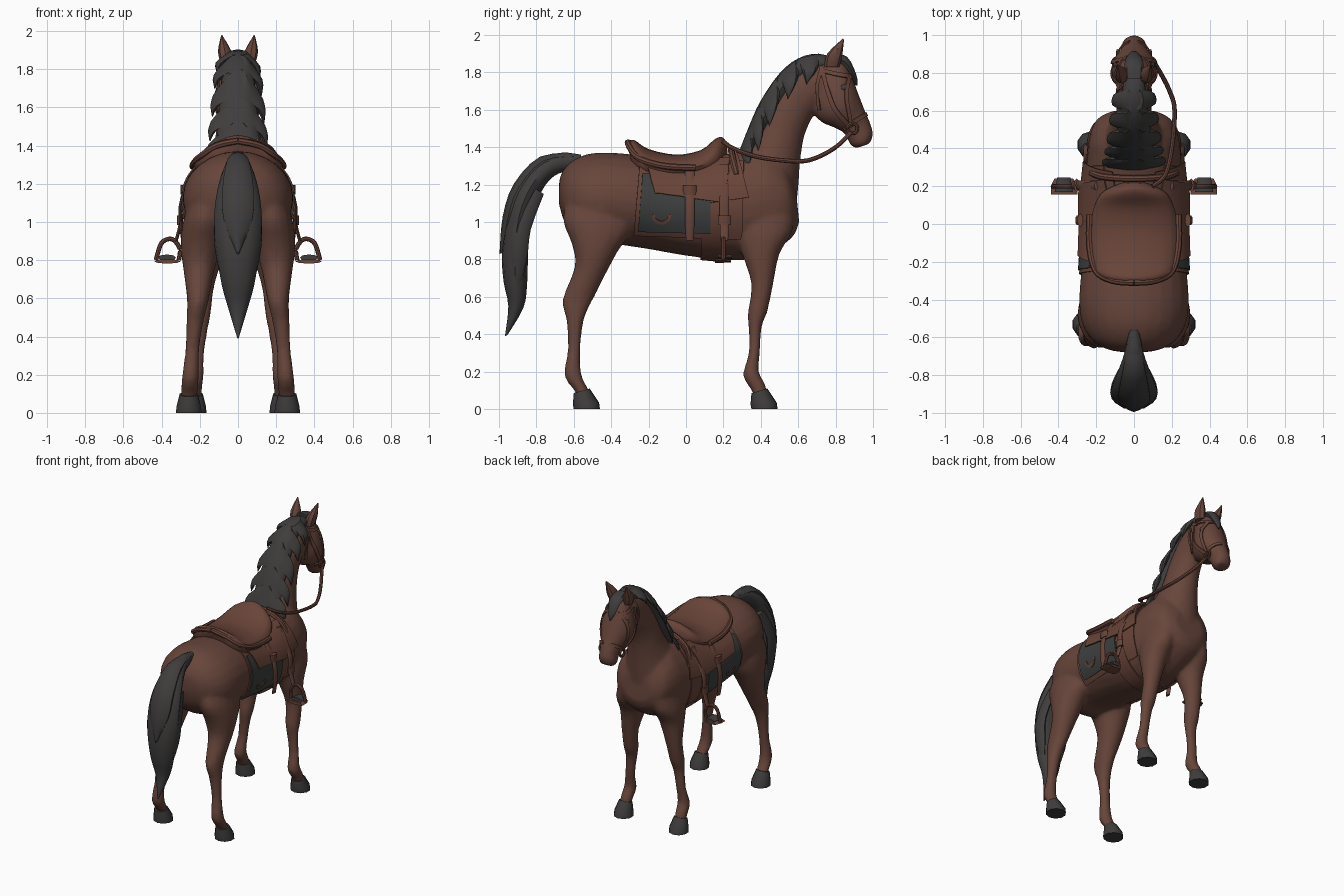
import bpy, bmesh, math
from mathutils import Vector
from mathutils.bvhtree import BVHTree

if "Cube" in bpy.data.objects:
    bpy.data.objects.remove(bpy.data.objects["Cube"], do_unlink=True)

BOTH = (1, -1)
parts = []


def material(name, *rgb):
    m = bpy.data.materials.new(name)
    m.use_nodes = True
    m.diffuse_color = (*rgb, 1)
    bsdf = next(n for n in m.node_tree.nodes if n.type == "BSDF_PRINCIPLED")
    bsdf.inputs["Base Color"].default_value = (*rgb, 1)
    bsdf.inputs["Roughness"].default_value = 0.8
    return m


coat = material("coat_brown", 0.135, 0.06, 0.043)
leather = material("leather_brown", 0.14, 0.058, 0.04)
hair = material("hair_charcoal", 0.05, 0.047, 0.046)
cloth = material("cloth_grey", 0.047, 0.05, 0.05)


def finish(name, bm, mat):
    bmesh.ops.recalc_face_normals(bm, faces=bm.faces)
    mesh = bpy.data.meshes.new(name)
    bm.to_mesh(mesh)
    bm.free()
    mesh.materials.append(mat)
    ob = bpy.data.objects.new(name, mesh)
    bpy.context.collection.objects.link(ob)
    parts.append(ob)
    return ob


def spline(rows, sub):
    """Catmull-Rom interpolation of equal-length rows."""
    out, last = [], len(rows) - 1
    for i in range(last):
        a, b, c, d = (rows[max(0, min(last, i + k))] for k in (-1, 0, 1, 2))
        for j in range(sub):
            t = j / sub
            out.append([q + t / 2 * (r - p + t * (2 * p - 5 * q + 4 * r - s + t * (3 * q - p - 3 * r + s)))
                        for p, q, r, s in zip(a, b, c, d)])
    return out + [list(rows[-1])]


def loft(bm, rows, sides=(1,), sub=3, n=16):
    """Each row: edge point (y, z), opposite edge (y, z), half width, x centre."""
    rows = [tuple(r) + (0,) * (6 - len(r)) for r in rows]
    for s in sides:
        rings = []
        for ya, za, yb, zb, w, x in spline(rows, sub):
            ring = []
            for k in range(n):
                a = math.tau * k / n
                c = math.cos(a) / 2
                ring.append(bm.verts.new((s * (x + abs(w) * math.sin(a)),
                                          (ya + yb) / 2 + (ya - yb) * c,
                                          (za + zb) / 2 + (za - zb) * c)))
            rings.append(ring)
        for p, q in zip(rings, rings[1:]):
            for k in range(n):
                bm.faces.new((p[k], p[(k + 1) % n], q[(k + 1) % n], q[k]))
        bm.faces.new(rings[0])
        bm.faces.new(rings[-1])


def solid(name, mat, rows, **kw):
    bm = bmesh.new()
    loft(bm, rows, **kw)
    return finish(name, bm, mat)


# Body: overlapping lofts blended into one skin
bm = bmesh.new()
trunk = [(-.68, 1.18, -.68, 1.1, .05), (-.67, 1.25, -.65, 1.0, .15), (-.62, 1.32, -.59, .92, .23),
         (-.52, 1.365, -.5, .87, .28), (-.38, 1.37, -.38, .88, .29), (-.2, 1.35, -.2, .855, .275),
         (0, 1.32, 0, .82, .27), (.18, 1.35, .18, .8, .265), (.32, 1.39, .34, .8, .25),
         (.43, 1.4, .46, .84, .24), (.53, 1.32, .57, .92, .2), (.585, 1.2, .605, 1.0, .12)]
neck = [(.27, 1.3, .58, .98, .19), (.31, 1.39, .6, 1.18, .16), (.38, 1.5, .61, 1.32, .125),
        (.44, 1.64, .63, 1.45, .105), (.52, 1.76, .67, 1.55, .095), (.62, 1.84, .71, 1.6, .09),
        (.74, 1.87, .75, 1.64, .085)]
head = [(.76, 1.89, .68, 1.62, .06), (.84, 1.86, .69, 1.57, .1), (.89, 1.77, .73, 1.53, .12),
        (.92, 1.69, .78, 1.51, .113), (.955, 1.6, .84, 1.48, .08), (.985, 1.53, .865, 1.44, .066),
        (1.0, 1.47, .88, 1.41, .066), (.985, 1.42, .91, 1.395, .05)]
hind_leg = [(-.3, 1.12, -.62, 1.15, .1, .15), (-.28, .97, -.66, 1.02, .115, .175),
            (-.36, .85, -.61, .88, .105, .195), (-.43, .72, -.595, .76, .08, .205),
            (-.49, .6, -.66, .585, .057, .21), (-.545, .48, -.64, .48, .045, .225),
            (-.565, .32, -.63, .33, .037, .24), (-.56, .19, -.65, .18, .044, .25),
            (-.53, .12, -.59, .09, .044, .255), (-.49, .05, -.58, .04, .04, .258)]
fore_leg = [(.58, 1.08, .26, 1.08, .09, .13), (.57, .95, .27, .92, .1, .15),
            (.5, .83, .31, .8, .085, .165), (.465, .66, .35, .66, .06, .185),
            (.435, .52, .33, .51, .052, .195), (.405, .44, .335, .43, .042, .2),
            (.395, .3, .335, .3, .037, .215), (.39, .2, .305, .18, .044, .225),
            (.425, .13, .35, .1, .042, .23), (.44, .05, .37, .04, .038, .235)]
for rows in (trunk, neck, head):
    loft(bm, rows, n=24)
for rows in (hind_leg, fore_leg):
    loft(bm, rows, BOTH)
body = finish("horse_body", bm, coat)
remesh = body.modifiers.new("blend", "REMESH")
remesh.mode = "VOXEL"
remesh.voxel_size = 0.014
relax = body.modifiers.new("relax", "SMOOTH")
relax.iterations = 4
body.modifiers.new("lighten", "DECIMATE").ratio = 0.3
bpy.context.view_layer.update()
skin = bpy.data.meshes.new_from_object(body.evaluated_get(bpy.context.evaluated_depsgraph_get()))
body.modifiers.clear()

# Dark muzzle, cut along a level edge
bm = bmesh.new()
bm.from_mesh(skin)
bmesh.ops.bisect_plane(bm, geom=bm.verts[:] + bm.edges[:] + bm.faces[:],
                       plane_co=(0, .9, 1.475), plane_no=(0, -.1, 1))
for f in bm.faces:
    c = f.calc_center_median()
    f.material_index = int(c.y > .86 and c.z - 1.475 < .1 * (c.y - .9) and c.z > 1.2)
bm.to_mesh(skin)
bm.free()
skin.materials.clear()
for m in (coat, hair):
    skin.materials.append(m)
body.data = skin
surface = BVHTree.FromPolygons([v.co for v in skin.vertices], [p.vertices for p in skin.polygons])


def on_skin(y, z, off):
    """Point on the flank at side position (y, z), raised by off."""
    hit, normal, *_ = surface.ray_cast(Vector((1, y, z)), Vector((-1, 0, 0)))
    if hit is None:
        hit, normal, *_ = surface.find_nearest(Vector((.04, y, z)))
    return hit + normal * off


def sheet(name, grids, mat, thick=.008):
    """Thin sheets through grids of 3D points."""
    bm = bmesh.new()
    for grid in grids:
        vs = [[bm.verts.new(p) for p in row] for row in grid]
        for p, q in zip(vs, vs[1:]):
            for i in range(len(p) - 1):
                bm.faces.new((p[i], p[i + 1], q[i + 1], q[i]))
    bmesh.ops.recalc_face_normals(bm, faces=bm.faces)
    bmesh.ops.solidify(bm, geom=bm.faces[:], thickness=thick)
    return finish(name, bm, mat)


def drape(name, grid, mat, off):
    half = [[on_skin(y, z, off) for y, z in row] for row in grid]
    other = [[Vector((-p.x, p.y, p.z)) for p in row] for row in half]
    return sheet(name, (half, other), mat)


def panel(name, a, b, c, d, mat, off, n=10):
    a, b, c, d = map(Vector, (a, b, c, d))
    grid = [[a.lerp(b, i / n).lerp(d.lerp(c, i / n), j / n) for i in range(n + 1)] for j in range(n + 1)]
    return drape(name, grid, mat, off)


def strap(name, pts, width, mat, off=.01):
    path = [Vector(p) for p in spline(pts, 5)]
    grid = []
    for i, p in enumerate(path):
        d = (path[min(i + 1, len(path) - 1)] - path[max(i - 1, 0)]).normalized()
        side = Vector((-d.y, d.x)) * width / 2
        grid.append([p - side, p, p + side])
    return drape(name, grid, mat, off)


def tube(name, pts, r, mat, sides=(1,), n=8):
    bm = bmesh.new()
    path = [Vector(p) for p in spline(pts, 5)]
    for s in sides:
        rings = []
        for i, p in enumerate(path):
            d = (path[min(i + 1, len(path) - 1)] - path[max(i - 1, 0)]).normalized()
            u = d.orthogonal() if abs(d.z) > .99 else d.cross(Vector((0, 0, 1)))
            u.normalize()
            v = d.cross(u)
            ring = [p + r * (u * math.cos(math.tau * k / n) + v * math.sin(math.tau * k / n)) for k in range(n)]
            rings.append([bm.verts.new((s * q.x, q.y, q.z)) for q in ring])
        for p, q in zip(rings, rings[1:]):
            for k in range(n):
                bm.faces.new((p[k], p[(k + 1) % n], q[(k + 1) % n], q[k]))
        bm.faces.new(rings[0])
        bm.faces.new(rings[-1])
    return finish(name, bm, mat)


# Hooves, ears and eyes
for name, y, x in (("hind_hooves", -.6, .258), ("fore_hooves", .35, .232)):
    solid(name, hair, [(y + .085, .11, y, .085, .05, x), (y + .135, .035, y - .005, .025, .068, x),
                       (y + .14, 0, y, 0, .07, x)], sides=BOTH, sub=1, n=10)
solid("ears", coat, [(.82, 1.83, .74, 1.83, .03, .06), (.835, 1.89, .755, 1.9, .035, .07),
                     (.845, 1.975, .838, 1.98, .003, .085)], sides=BOTH, n=8)
eye = on_skin(.845, 1.72, -.004)
solid("eyes", hair, [(eye.y + r, eye.z + h, eye.y - r, eye.z + h, r * .7, eye.x)
                     for r, h in ((.004, -.018), (.018, -.008), (.018, .008), (.004, .018))], sides=BOTH, n=8)

# Tail with a shorter lock on top
solid("tail", hair, [(-.56, 1.36, -.58, 1.28, .03), (-.68, 1.37, -.68, 1.26, .05), (-.81, 1.31, -.75, 1.2, .085),
                     (-.91, 1.18, -.81, 1.08, .115), (-.96, 1.02, -.84, .96, .125), (-.985, .84, -.845, .82, .11),
                     (-.975, .68, -.85, .66, .085), (-.95, .55, -.87, .54, .05), (-.968, .39, -.955, .395, .004)], n=12)
solid("tail_top_lock", hair, [(-.6, 1.365, -.6, 1.32, .03), (-.78, 1.35, -.74, 1.28, .06),
                              (-.92, 1.205, -.85, 1.14, .085), (-.98, 1.03, -.9, 1.0, .08),
                              (-.997, .83, -.96, .84, .006)], n=10)
solid("tail_side_locks", hair, [(-.84, 1.2, -.76, 1.15, .02, .07), (-.93, 1.0, -.83, .96, .025, .1),
                                (-.94, .8, -.85, .8, .022, .09), (-.91, .58, -.9, .59, .004, .05)], sides=BOTH, n=8)

# Mane: crest cap, hanging locks and forelock
crest = [(.82, 1.865), (.71, 1.9), (.6, 1.875), (.5, 1.795), (.4, 1.65), (.34, 1.52), (.285, 1.38)]
inner = [(.8, 1.82), (.7, 1.8), (.635, 1.77), (.56, 1.69), (.49, 1.57), (.425, 1.47), (.345, 1.33)]
solid("mane_crest", hair, [a + b + (.05 + .012 * min(i, 5),) for i, (a, b) in enumerate(zip(crest, inner))], n=12)
for k in range(1, 6):
    a, b = Vector(crest[k]), Vector(crest[k + 1])
    tip = b + Vector((.045, -.14 if k < 5 else -.09))
    x = .095 + .013 * k
    for side, reach in ((1, 1), (-1, .7)):
        end = b.lerp(tip, reach)
        m, q = a.lerp(end, .5) + Vector((.025, 0)), b.lerp(end, .45)
        solid(f"mane_lock_{'left' if side > 0 else 'right'}_{k}", hair,
              [(*a, *b, .025, .025), (*m, *q, .025, x * .85), (*(end + Vector((.01, .02))), *end, .004, x)],
              sides=(side,), n=8)
solid("forelock", hair, [(.77, 1.905, .77, 1.85, .05), (.86, 1.885, .84, 1.83, .05),
                         (.91, 1.79, .885, 1.77, .03), (.918, 1.73, .905, 1.73, .004)], n=8)

# Saddle seat, rim and flaps
solid("saddle_seat", leather, [(-.315, 1.42, -.28, 1.27, .14), (-.28, 1.44, -.24, 1.22, .2), (-.2, 1.39, -.18, 1.2, .232),
                               (-.05, 1.36, -.05, 1.2, .237), (.08, 1.385, .08, 1.22, .215),
                               (.15, 1.44, .17, 1.25, .175), (.19, 1.455, .21, 1.28, .11),
                               (.215, 1.43, .225, 1.35, .05)], n=20)
rim = [(.235, .05, 1.29), (.235, -.12, 1.3), (.2, -.25, 1.34), (.11, -.3, 1.4), (0, -.31, 1.425)]
tube("saddle_rim", rim, .018, leather, BOTH)
panel("saddle_pad", (-.25, 1.29), (.31, 1.32), (.3, .91), (-.28, .935), leather, .012)
panel("pad_cloth", (-.235, 1.25), (.13, 1.25), (.13, .945), (-.255, .96), cloth, .02)
panel("saddle_flap", (-.21, 1.28), (.24, 1.32), (.2, 1.1), (-.17, 1.15), leather, .034)
panel("front_flap", (.13, 1.32), (.28, 1.35), (.335, 1.13), (.13, 1.1), leather, .025)
arc = [(-.13 + .045 * math.cos(a), 1.045 + .04 * math.sin(a)) for a in (math.pi * (1 + k / 6) for k in range(7))]
strap("pad_crescent", arc, .016, leather, .026)

# Girth band around the barrel
girth = []
for k in range(41):
    d = Vector((math.sin(math.tau * k / 40), 0, math.cos(math.tau * k / 40)))
    row = []
    for y in (.08, .14, .2):
        hit, normal, *_ = surface.ray_cast(Vector((0, y, 1.08)) + d, -d)
        row.append(hit + normal * .014)
    girth.append(row)
sheet("girth", [girth], leather)

# Stirrup leathers, buckles and stirrups
for name, y, low, x in (("stirrup_leathers", .205, .9, .325), ("billet_straps", .02, .9, .288)):
    solid(name, leather, [(y + .025, 1.31, y - .025, 1.31, .009, .2), (y + .025, 1.13, y - .025, 1.13, .009, .292),
                          (y + .025, 1.0, y - .025, 1.0, .009, .3), (y + .02, low, y - .02, low, .009, x)], sides=BOTH, n=8)
for name, y, z, x in (("upper_buckles", .02, 1.17, .285), ("lower_buckles", .205, 1.01, .303)):
    solid(name, leather, [(y + .035, z + h, y - .035, z + h, .016, x) for h in (-.025, .025)], sides=BOTH, sub=1, n=8)
tube("stirrup_arches", [(.31, .2, .8), (.305, .2, .86), (.345, .2, .91), (.4, .2, .89), (.43, .2, .8)], .012, leather, BOTH)
solid("stirrup_treads", leather, [(.24, .8, .24, .785, .05, .372), (.2, .805, .2, .782, .07, .37),
                                  (.155, .805, .155, .782, .07, .37)], sides=BOTH, sub=1, n=8)
solid("stirrup_pads", hair, [(.245, .825, .245, .8, .035, .372), (.17, .83, .17, .795, .048, .372)], sides=BOTH, sub=1, n=8)

# Bridle, bit rings and rein
strap("cheek_straps", [(.72, 1.83), (.76, 1.7), (.8, 1.6), (.88, 1.51)], .022, leather)
strap("brow_band", [(.72, 1.81), (.8, 1.79), (.885, 1.775)], .02, leather)
strap("face_straps", [(.87, 1.78), (.855, 1.68), (.87, 1.58), (.885, 1.51)], .018, leather)
strap("nose_band", [(.845, 1.5), (.9, 1.54), (.96, 1.575)], .022, leather)
strap("throat_strap", [(.725, 1.82), (.7, 1.72), (.715, 1.6)], .018, leather)
ring = [(.085, .89 + .027 * math.cos(a), 1.5 + .027 * math.sin(a)) for a in (math.tau * k / 8 for k in range(9))]
tube("bit_rings", ring, .009, leather, BOTH)
tube("rein", [(.09, .88, 1.475), (.14, .8, 1.4), (.19, .7, 1.345), (.215, .6, 1.325), (.2, .4, 1.345),
              (.165, .26, 1.39), (.1, .2, 1.43)], .012, leather)
tube("withers_strap", [(.225, .27, 1.25), (.16, .25, 1.34), (0, .24, 1.395), (-.16, .25, 1.34), (-.225, .27, 1.25)], .018, leather)

# Smooth shading with crisp edges
bpy.ops.object.select_all(action="DESELECT")
for ob in parts:
    ob.select_set(True)
bpy.context.view_layer.objects.active = body
bpy.ops.object.shade_smooth_by_angle(angle=math.radians(40))
